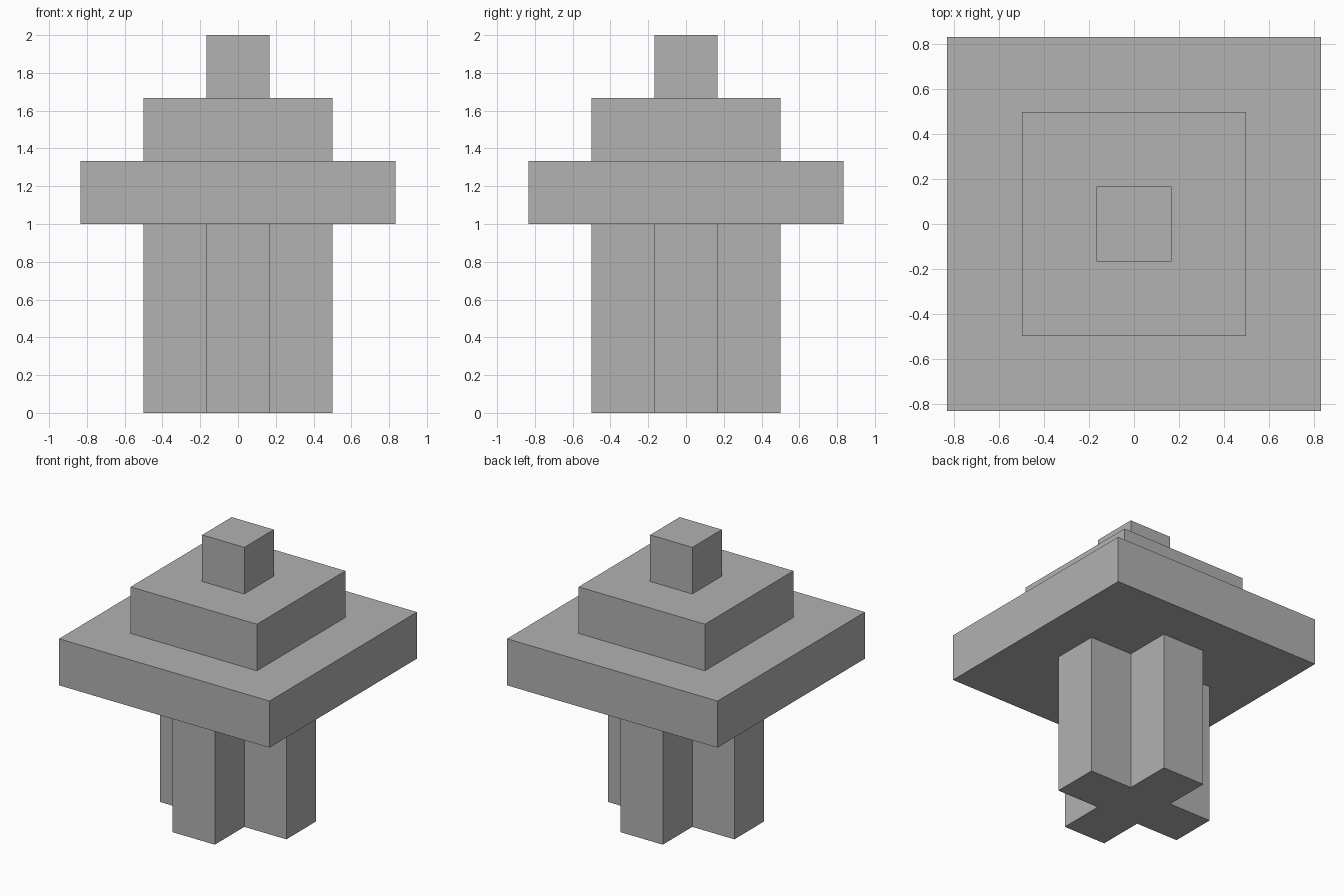
import bpy
import bmesh
from mathutils import Matrix, Vector
from math import pi

if "Cube" in bpy.data.objects:
    bpy.data.objects.remove(bpy.data.objects["Cube"], do_unlink=True)

U = 1 / 3  # edge of one building unit

grey = bpy.data.materials.new("plain grey")
grey.use_nodes = True
colour = (0.445, 0.445, 0.445, 1)
grey.diffuse_color = colour
grey.node_tree.nodes["Principled BSDF"].inputs["Base Color"].default_value = colour


def prism(name, corner, bottom, height):
    """Extrude a four-fold symmetric outline, given the points of one quarter."""
    bm = bmesh.new()
    outline = []
    for quarter in range(4):
        turn = Matrix.Rotation(quarter * pi / 2, 3, "Z")
        outline += [bm.verts.new(turn @ Vector((x * U, y * U, bottom * U))) for x, y in corner]
    base = bm.faces.new(outline)
    top = bmesh.ops.extrude_face_region(bm, geom=[base], use_keep_orig=True)["geom"]
    moved = [v for v in top if isinstance(v, bmesh.types.BMVert)]
    bmesh.ops.translate(bm, vec=(0, 0, height * U), verts=moved)
    bmesh.ops.recalc_face_normals(bm, faces=bm.faces)
    mesh = bpy.data.meshes.new(name)
    bm.to_mesh(mesh)
    bm.free()
    mesh.materials.append(grey)
    obj = bpy.data.objects.new(name, mesh)
    bpy.context.collection.objects.link(obj)
    return obj


# Cross-shaped column
prism("cross_column", [(1.5, -0.5), (1.5, 0.5), (0.5, 0.5)], 0, 3)

# Stepped square tiers on top, one unit high each
for level, (name, half) in enumerate([("wide_slab", 2.5), ("middle_slab", 1.5), ("top_block", 0.5)]):
    prism(name, [(half, half)], 3 + level, 1)
